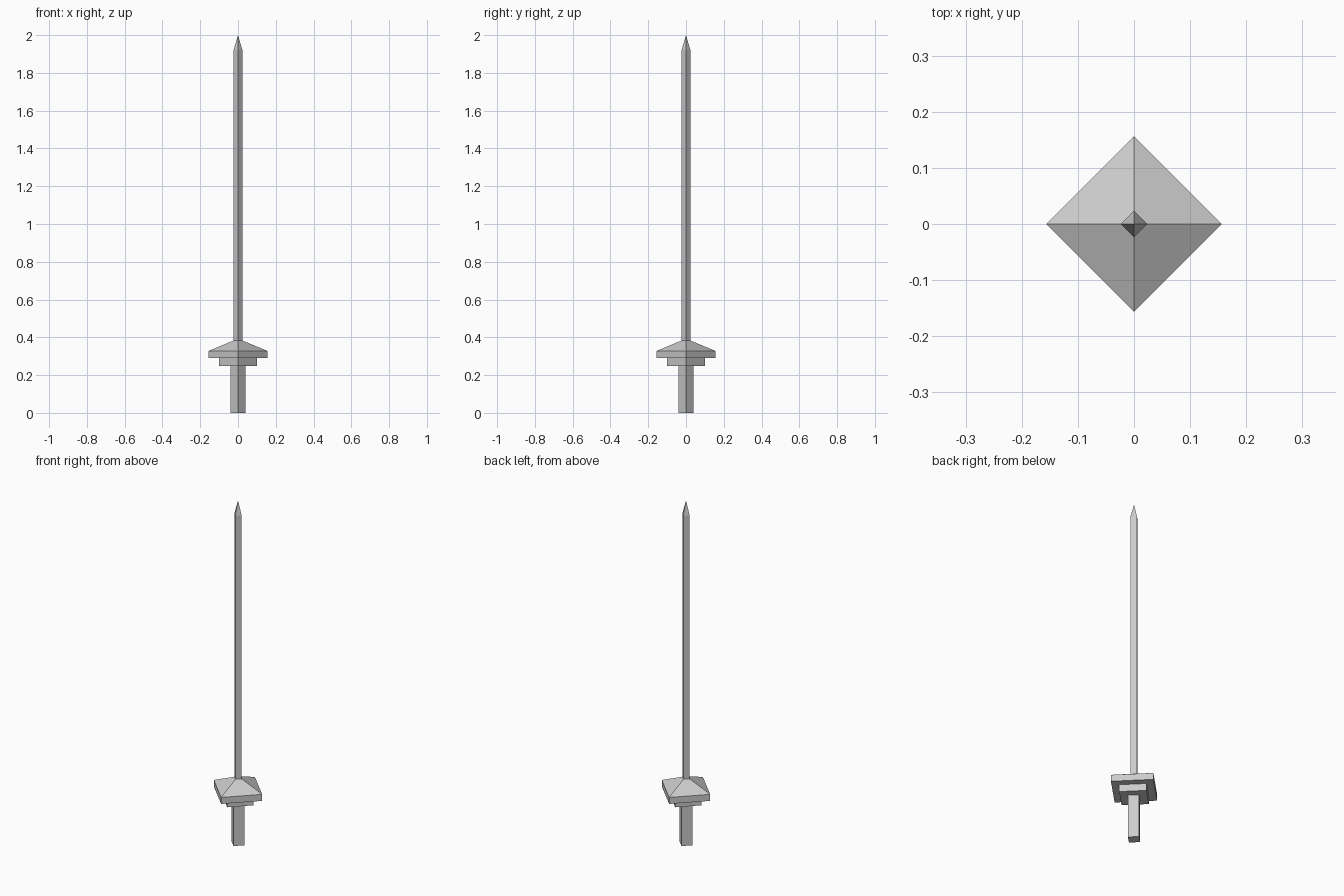
import bpy, bmesh, math

if "Cube" in bpy.data.objects:
    bpy.data.objects.remove(bpy.data.objects["Cube"])

SIDES = 4


def turned_part(name, profile):
    """Sweep (radius, height) points around z with four flat sides; radius 0 is a point."""
    bm = bmesh.new()
    rings = []
    for r, z in profile:
        if r == 0:
            rings.append([bm.verts.new((0, 0, z))] * SIDES)
        else:
            rings.append([bm.verts.new((r * math.cos(i * math.tau / SIDES),
                                        r * math.sin(i * math.tau / SIDES), z))
                          for i in range(SIDES)])
    for low, high in zip(rings, rings[1:]):
        for i in range(SIDES):
            j = (i + 1) % SIDES
            corners = [low[i], low[j], high[j], high[i]]
            bm.faces.new(list(dict.fromkeys(corners)))
    mesh = bpy.data.meshes.new(name)
    bm.to_mesh(mesh)
    bm.free()
    obj = bpy.data.objects.new(name, mesh)
    bpy.context.collection.objects.link(obj)
    return obj


GRIP, COLLAR, GUARD, BLADE = 0.041, 0.10, 0.156, 0.0235

# Square grip with closed pommel end
turned_part("grip", [(0, 0), (GRIP, 0), (GRIP, 0.249)])
# Small stepped collar under the guard
turned_part("collar", [(GRIP, 0.249), (COLLAR, 0.249), (COLLAR, 0.29)])
# Wide guard plate with sloping pyramid top
turned_part("guard", [(COLLAR, 0.29), (GUARD, 0.29), (GUARD, 0.328), (BLADE, 0.383)])
# Long slender blade with pointed tip
turned_part("blade", [(BLADE, 0.383), (BLADE, 1.92), (0, 2.0)])
